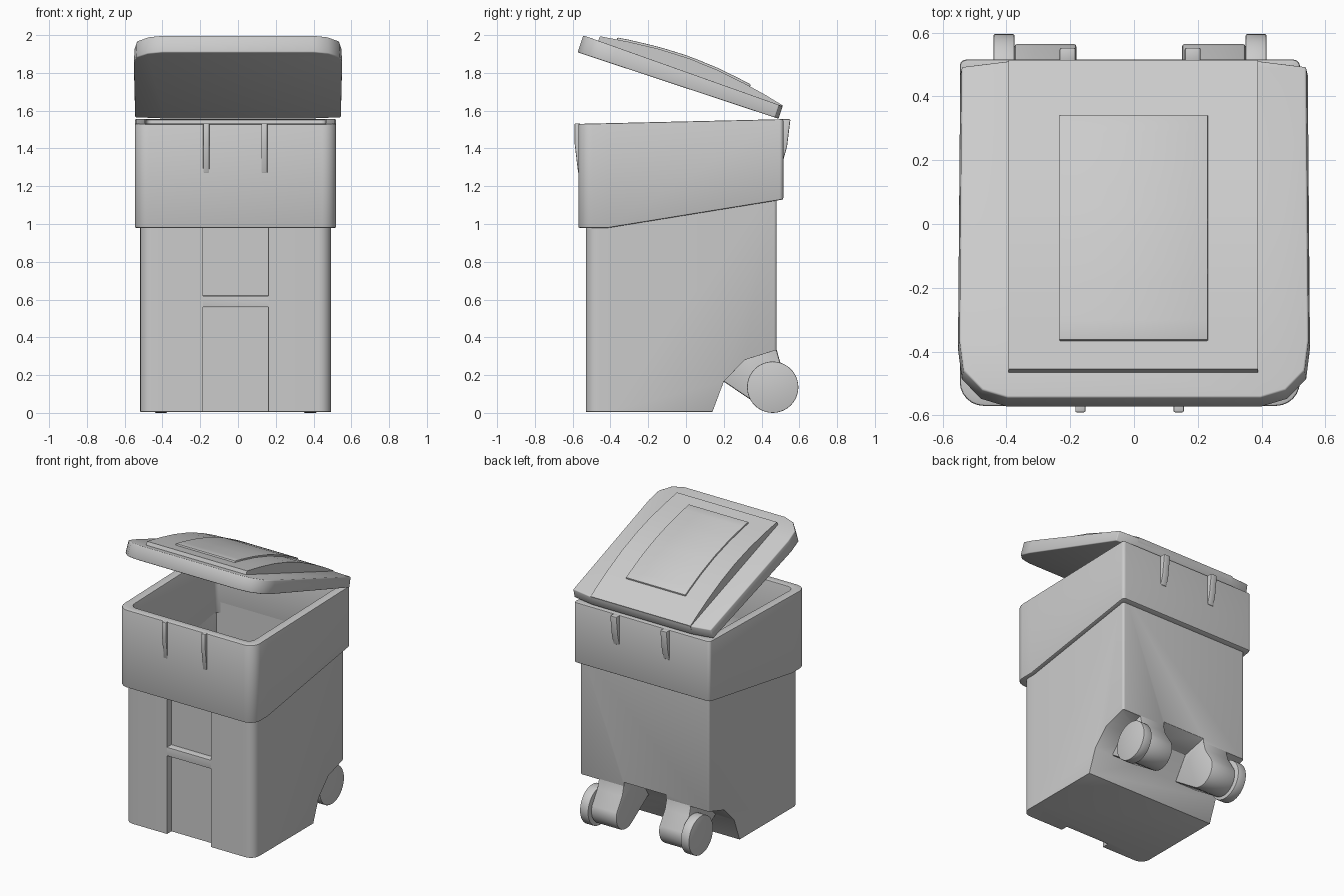
import bpy, bmesh, math
from mathutils import Matrix

if "Cube" in bpy.data.objects:
    bpy.data.objects.remove(bpy.data.objects["Cube"])

CX = -0.013          # body sits slightly off the lid's centre line


def finish(name, bm, smooth=30, bevel=0):
    bmesh.ops.recalc_face_normals(bm, faces=bm.faces)
    me = bpy.data.meshes.new(name)
    bm.to_mesh(me)
    bm.free()
    ob = bpy.data.objects.new(name, me)
    bpy.context.collection.objects.link(ob)
    if bevel:
        add_bevel(ob, bevel)
    activate(ob)
    bpy.ops.object.shade_smooth_by_angle(angle=math.radians(smooth))
    return ob


def activate(ob):
    bpy.ops.object.select_all(action='DESELECT')
    ob.select_set(True)
    bpy.context.view_layer.objects.active = ob


def add_bevel(ob, width):
    m = ob.modifiers.new("edge", 'BEVEL')
    m.width, m.segments, m.limit_method = width, 2, 'ANGLE'
    m.angle_limit = math.radians(40)
    activate(ob)
    bpy.ops.object.modifier_apply(modifier=m.name)


def rings(name, loops, closed=False, **kw):
    """Bridge equal-length loops; cap the ends or join them into a ring."""
    bm = bmesh.new()
    vs = [[bm.verts.new(p) for p in lp] for lp in loops]
    n = len(loops[0])
    pairs = list(zip(vs, vs[1:])) + ([(vs[-1], vs[0])] if closed else [])
    for a, b in pairs:
        for i in range(n):
            bm.faces.new((a[i], a[(i + 1) % n], b[(i + 1) % n], b[i]))
    if not closed:
        bm.faces.new(vs[0])
        bm.faces.new(vs[-1])
    return finish(name, bm, **kw)


def side_prism(name, pts, x0, x1, **kw):
    """Side profile of (y, z) points extruded along x."""
    return rings(name, [[(x, y, z) for y, z in pts] for x in (x0, x1)], **kw)


def plan(hx, y0, y1, rf, rb):
    """Rounded rectangle seen from above, with a break point on each side."""
    half = []
    for cy, r, a0 in ((y0 + rf, rf, -90), (None, 0, 0), (y1 - rb, rb, 0)):
        if cy is None:
            half.append((hx, -0.41))
            continue
        for i in range(7):
            a = math.radians(a0 + 15 * i)
            half.append((hx - r + r * math.cos(a), cy + r * math.sin(a)))
    return [(CX + x, y) for x, y in half] + [(CX - x, y) for x, y in reversed(half)]


def cut(ob, cutter):
    m = ob.modifiers.new("cut", 'BOOLEAN')
    m.operation, m.object, m.solver = 'DIFFERENCE', cutter, 'EXACT'
    activate(ob)
    bpy.ops.object.modifier_apply(modifier=m.name)
    bpy.data.objects.remove(cutter)


# Lower body: rounded box, hollowed, with wheel bay and front recesses
outline = plan(0.505, -0.53, 0.48, 0.065, 0.015)
body = rings("bin_body", [[(x, y, z) for x, y in outline] for z in (0.006, 1.2)])
cut(body, side_prism("wheel_bay_cutter", [
    (0.135, -0.1), (0.14, 0.006), (0.20, 0.165), (0.31, 0.28),
    (0.47, 0.33), (0.6, 0.345), (0.6, -0.1)], -0.8, 0.8))
cut(body, side_prism("axle_gap_cutter", [
    (0.18, 0.1), (0.20, 0.165), (0.30, 0.32), (0.6, 0.39), (0.6, 0.1)], -0.18, 0.15))
for z0, z1 in ((-0.1, 0.56), (0.62, 0.98)):
    cut(body, side_prism("recess_cutter", [
        (-0.7, z0), (-0.48, z0), (-0.48, z1), (-0.7, z1)], -0.185, 0.16))
cut(body, side_prism("cavity_cutter", [
    (-0.51, 1.4), (-0.51, 1.1), (-0.46, 1.0), (-0.46, 0.04), (0.11, 0.04),
    (0.17, 0.22), (0.27, 0.37), (0.455, 0.44), (0.455, 1.4)], CX - 0.473, CX + 0.473))
add_bevel(body, 0.006)
activate(body)
bpy.ops.object.shade_smooth_by_angle(angle=math.radians(30))


# Upper collar: thick ring with sloping lower edge
def low(y):
    return 0.98 + 0.15 * max(0, y + 0.41) / 0.925


def high(y):
    return 1.53 + 0.025 * (y + 0.57) / 1.085


outer = plan(0.533, -0.57, 0.515, 0.075, 0.02)
inner = plan(0.473, -0.51, 0.455, 0.05, 0.03)
rings("collar", [
    [(x, y, low(y)) for x, y in outer], [(x, y, high(y)) for x, y in outer],
    [(x, y, high(y)) for x, y in inner], [(x, y, low(y)) for x, y in inner],
], closed=True, bevel=0.007)

# Ribs on the front and back of the collar
for x in (-0.168, 0.14):
    side_prism("front_rib", [(-0.56, 1.27), (-0.571, 1.27), (-0.59, 1.43),
                             (-0.59, 1.532), (-0.56, 1.532)],
               x - 0.016, x + 0.016, bevel=0.004)
for x in (-0.208, 0.184):
    side_prism("back_rib", [(0.505, 1.335), (0.517, 1.345), (0.535, 1.41),
                            (0.553, 1.555), (0.505, 1.555)],
               x - 0.025, x + 0.025, bevel=0.006)

# Axle legs with rounded ends, and wheels
arc = [(0.45 + 0.115 * math.cos(math.radians(a)), 0.135 + 0.115 * math.sin(math.radians(a)))
       for a in range(-130, 21, 15)]
leg = [(0.17, 0.2), (0.20, 0.165)] + arc + [(0.498, 0.27), (0.48, 0.335),
                                          (0.46, 0.41), (0.30, 0.34)]
for side, x_in, x_out in (("left", -0.18, -0.375), ("right", 0.15, 0.35)):
    side_prism("axle_leg_" + side, leg, x_in, x_out, bevel=0.01)
    sx = math.copysign(0.065, x_out)
    rim = [(0.459 + 0.136 * math.cos(t * math.tau / 40),
            0.136 + 0.136 * math.sin(t * math.tau / 40)) for t in range(40)]
    side_prism("wheel_" + side, rim, x_out, x_out + sx, bevel=0.004)

# Open lid, built flat with the hinge at y = 0, then tilted
half = [(0.39, 0), (0.545, -0.02), (0.552, -0.93), (0.54, -1.03), (0.48, -1.095), (0.40, -1.12)]
rim = half + [(-x, y) for x, y in reversed(half)]
lid = rings("lid", [[(x, y, 0) for x, y in rim],
                    [(x * 0.99, y, 0.07 - 0.022 * y) for x, y in rim]],
            smooth=50, bevel=0.006)

# Domed middle of the lid and its raised panel
key = [(-1.034, 0.118), (-0.88, 0.138), (-0.72, 0.152), (-0.555, 0.155),
       (-0.39, 0.144), (-0.234, 0.122), (-0.11, 0.099), (0, 0.074)]


def dome_z(y):
    for (y0, z0), (y1, z1) in zip(key, key[1:]):
        if y <= y1:
            return z0 + (z1 - z0) * (y - y0) / (y1 - y0)


dome = side_prism("lid_dome", [(-1.038, 0.08)] + key + [(0, 0.04)], -0.394, 0.389)
ys = [-0.945 + 0.748 * i / 12 for i in range(13)]
panel = side_prism("lid_panel", [(ys[0], 0.1)] + [(y, dome_z(y) + 0.011) for y in ys]
                   + [(ys[-1], 0.08)], -0.234, 0.232, bevel=0.004)

tilt = Matrix.Translation((0, 0.49, 1.557)) @ Matrix.Rotation(math.radians(-18.3), 4, 'X')
for ob in (lid, dome, panel):
    ob.data.transform(tilt)
